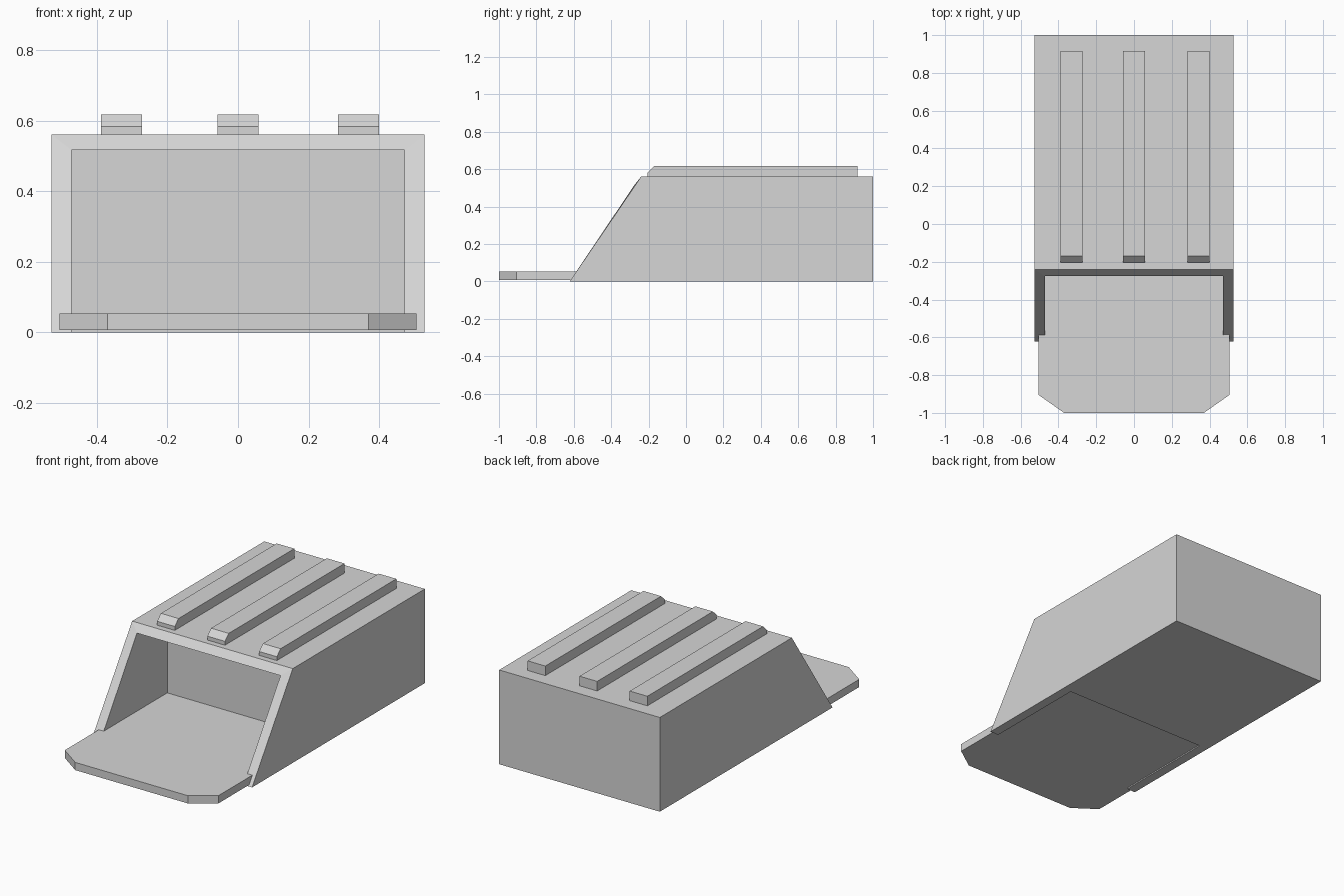
import bpy
import bmesh

cube = bpy.data.objects.get("Cube")
if cube:
    bpy.data.objects.remove(cube, do_unlink=True)

# One plain grey for everything
GREY = (0.67, 0.67, 0.67, 1)
grey = bpy.data.materials.new("plain_grey")
grey.use_nodes = True
grey.diffuse_color = GREY
grey.node_tree.nodes["Principled BSDF"].inputs["Base Color"].default_value = GREY


def finish(name, bm):
    bmesh.ops.recalc_face_normals(bm, faces=bm.faces)
    mesh = bpy.data.meshes.new(name)
    bm.to_mesh(mesh)
    bm.free()
    mesh.materials.append(grey)
    obj = bpy.data.objects.new(name, mesh)
    bpy.context.collection.objects.link(obj)
    return obj


def prism(name, points, offset):
    """Extrude a closed outline of 3D points along an offset vector."""
    bm = bmesh.new()
    face = bm.faces.new([bm.verts.new(p) for p in points])
    moved = bmesh.ops.extrude_face_region(bm, geom=[face])["geom"]
    verts = [v for v in moved if isinstance(v, bmesh.types.BMVert)]
    bmesh.ops.translate(bm, verts=verts, vec=offset)
    return finish(name, bm)


def arch(bm, half_width, height, y_low, y_high):
    """Four corners of an upside-down U, from left foot to right foot."""
    return [bm.verts.new(p) for p in (
        (-half_width, y_low, 0), (-half_width, y_high, height),
        (half_width, y_high, height), (half_width, y_low, 0))]


# Housing: sloped front rim, deep opening, open underside below the tray
W, H, BACK = 0.528, 0.56, 1.0
bm = bmesh.new()
rear = arch(bm, W, H, BACK, BACK)
rim_outer = arch(bm, W, H, -0.622, -0.24)
rim_inner = arch(bm, 0.472, 0.517, -0.622, -0.275)
recess = arch(bm, 0.472, 0.517, 0.01, 0.01)
loops = [rear, rim_outer, rim_inner, recess]
for a, b in zip(loops, loops[1:]):
    for i in range(3):
        bm.faces.new((a[i], a[i + 1], b[i + 1], b[i]))
bm.faces.new(rear)
bm.faces.new(recess)
bm.faces.new((rear[0], rim_outer[0], rim_inner[0], recess[0],
              recess[3], rim_inner[3], rim_outer[3], rear[3]))
finish("housing", bm)

# Floor tray with clipped front corners
right_side = [(0.505, 0.01), (0.505, -0.905), (0.37, -1.0)]
outline = right_side + [(-x, y) for x, y in reversed(right_side)]
prism("floor_tray", [(x, y, 0.007) for x, y in outline], (0, 0, 0.046))

# Roof ribs with chamfered front ends
rib_profile = [(-0.205, H), (-0.205, 0.583), (-0.17, 0.617), (0.917, 0.617), (0.917, H)]
RIB_WIDTH = 0.116
for side, x in (("right", -0.33), ("middle", 0.0), ("left", 0.341)):
    prism(f"roof_rib_{side}", [(x - RIB_WIDTH / 2, y, z) for y, z in rib_profile],
          (RIB_WIDTH, 0, 0))
